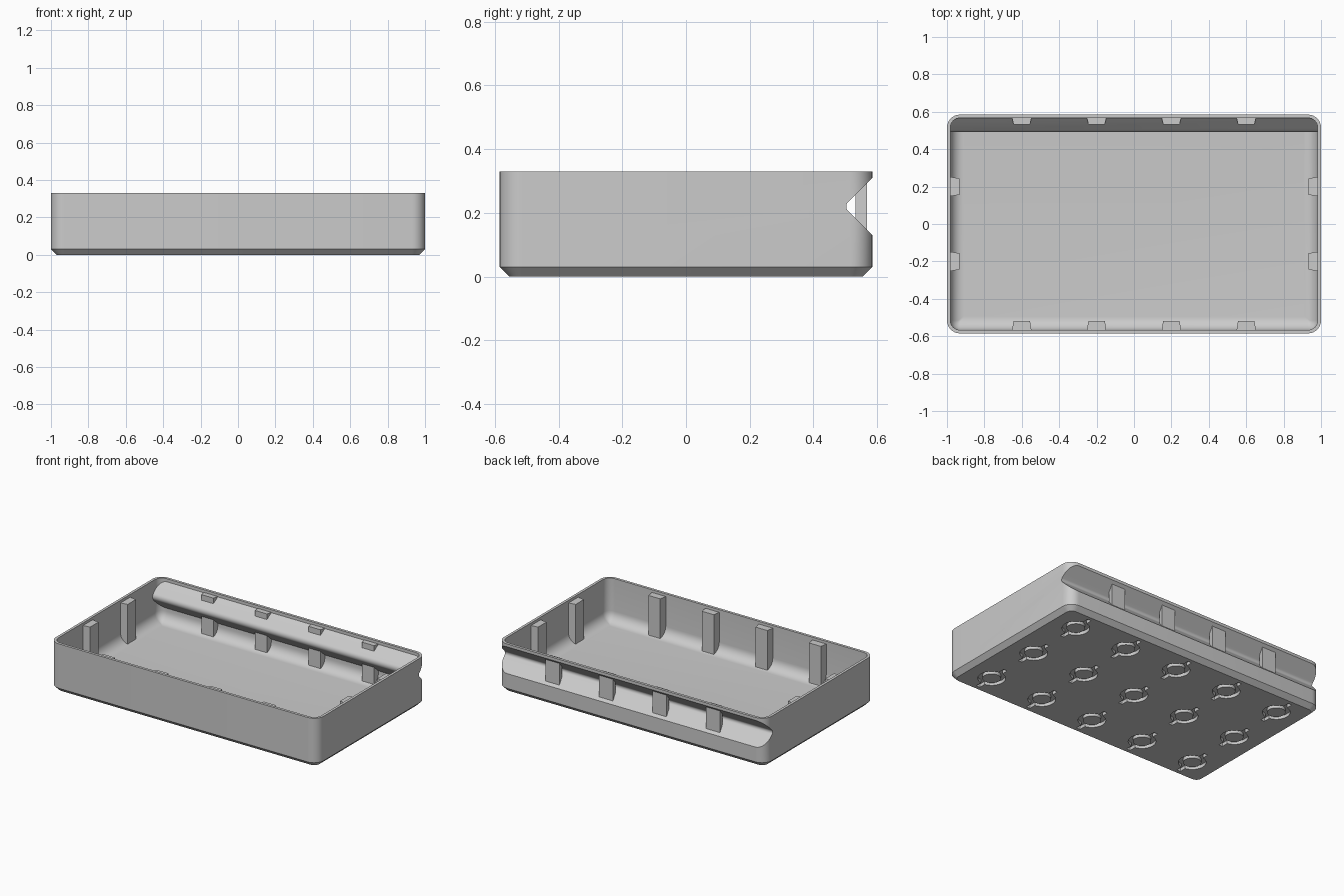
import bpy, bmesh
from math import sin, cos, pi, sqrt, asin

cube = bpy.data.objects.get("Cube")
if cube:
    bpy.data.objects.remove(cube, do_unlink=True)

grey = bpy.data.materials.new("plain grey")
grey.use_nodes = True
COLOUR = (0.6, 0.6, 0.6, 1)
grey.diffuse_color = COLOUR
grey.node_tree.nodes["Principled BSDF"].inputs["Base Color"].default_value = COLOUR

HX, HY, TOP, WALL, FLOOR = 1.0, 0.585, 0.33, 0.018, 0.04


def make_object(name, bm):
    bmesh.ops.recalc_face_normals(bm, faces=bm.faces[:])
    mesh = bpy.data.meshes.new(name)
    bm.to_mesh(mesh)
    bm.free()
    mesh.materials.append(grey)
    obj = bpy.data.objects.new(name, mesh)
    bpy.context.collection.objects.link(obj)
    return obj


def loft(bm, rings):
    """Skin a list of closed point rings and cap both ends."""
    loops = [[bm.verts.new(p) for p in ring] for ring in rings]
    n = len(loops[0])
    for a, b in zip(loops, loops[1:]):
        for i in range(n):
            j = (i + 1) % n
            bm.faces.new((a[i], a[j], b[j], b[i]))
    bm.faces.new(loops[0][::-1])
    bm.faces.new(loops[-1])


def rounded_ring(inset, radius, z, steps=8):
    hx, hy = HX - inset, HY - inset
    pts = []
    for k, (sx, sy) in enumerate([(1, 1), (-1, 1), (-1, -1), (1, -1)]):
        for i in range(steps + 1):
            a = (k + i / steps) * pi / 2
            pts.append((sx * (hx - radius) + radius * cos(a),
                        sy * (hy - radius) + radius * sin(a), z))
    return pts


def boolean_cut(obj, cutter):
    mod = obj.modifiers.new("cut", 'BOOLEAN')
    mod.operation = 'DIFFERENCE'
    mod.solver = 'EXACT'
    mod.object = cutter
    bpy.context.view_layer.update()
    graph = bpy.context.evaluated_depsgraph_get()
    mesh = bpy.data.meshes.new_from_object(obj.evaluated_get(graph))
    obj.modifiers.clear()
    obj.data = mesh
    bpy.data.objects.remove(cutter, do_unlink=True)


def groove_solid(name, radius):
    """Sideways V with a rounded tip, running the full length of the back."""
    cy, cz, reach = 0.523, 0.22, 0.2
    pts = []
    for i in range(9):
        a = pi * (0.75 + 0.5 * i / 8)
        pts.append((cy + radius * cos(a), cz + radius * sin(a)))
    (y0, z0), (y1, z1) = pts[0], pts[-1]
    pts = [(y0 + reach, z0 + reach)] + pts + [(y1 + reach, z1 - reach)]
    bm = bmesh.new()
    loft(bm, [[(x, y, z) for y, z in pts] for x in (-1.2, 1.2)])
    return make_object(name, bm)


# Tray shell with a chamfered foot
bm = bmesh.new()
loft(bm, [rounded_ring(0.03, 0.04, 0), rounded_ring(0, 0.07, 0.03),
          rounded_ring(0, 0.07, TOP)])
tray = make_object("tray", bm)

# Cavity with a filleted floor, leaving room for the folded back wall
bm = bmesh.new()
fillet, corner = 0.07, 0.07 - WALL
rings = []
for i in range(9):
    a = i / 8 * pi / 2
    inset = fillet * (1 - sin(a))
    rings.append(rounded_ring(WALL + inset, max(corner - inset, 0.006),
                              FLOOR + fillet * (1 - cos(a))))
rings.append(rounded_ring(WALL, corner, TOP + 0.1))
loft(bm, rings)
cavity = make_object("cavity_cutter", bm)
boolean_cut(cavity, groove_solid("groove_wall_cutter", 0.032))
boolean_cut(tray, cavity)
boolean_cut(tray, groove_solid("back_groove_cutter", 0.02))

# Underside sockets: round pockets with two key slots
R_OUT, R_IN, SLOT, SLOT_END, DEPTH = 0.085, 0.056, 0.014, 0.13, 0.022
edge = asin(SLOT / R_OUT)
outline = []
for side in (1, -1):
    for i in range(17):
        a = -pi / 2 + edge + (pi - 2 * edge) * i / 16
        outline.append((side * R_OUT * cos(a), side * R_OUT * sin(a)))
    outline += [(side * SLOT, side * SLOT_END), (-side * SLOT, side * SLOT_END)]

centres = [(0.4 * i, 0.4 * j) for i in range(-2, 3) for j in range(-1, 2)]
sockets, bosses = bmesh.new(), bmesh.new()
for cx, cy in centres:
    loft(sockets, [[(cx + x, cy + y, z) for x, y in outline] for z in (-0.05, DEPTH)])
    loft(bosses, [[(cx + R_IN * cos(i * pi / 16), cy + R_IN * sin(i * pi / 16), z)
                   for i in range(32)] for z in (0, DEPTH + 0.005)])
boolean_cut(tray, make_object("socket_cutter", sockets))
socket_bosses = make_object("socket_bosses", bosses)


# Tapered posts along the walls
def post(name, x, y, out, depth):
    """Post whose wide face is at (x, y), with out pointing at the wall."""
    ox, oy = out
    plan = [(-0.052, 0), (0.052, 0), (0.044, -depth), (-0.044, -depth)]
    bm = bmesh.new()
    loft(bm, [[(x + u * oy + v * ox, y - u * ox + v * oy, z) for u, v in plan]
              for z in (FLOOR - 0.01, 0.312)])
    return make_object(name, bm)


posts = []
for x in (-0.6, -0.2, 0.2, 0.6):
    posts.append(post("front_post", x, -HY + WALL - 0.002, (0, -1), 0.05))
    posts.append(post("back_post", x, HY - WALL + 0.001, (0, 1), 0.036))
for side, label in ((1, "left_post"), (-1, "right_post")):
    for y in (-0.2, 0.2):
        posts.append(post(label, side * (HX - WALL + 0.002), y, (side, 0), 0.05))

# Smooth rounded areas, keep hard edges
bpy.ops.object.select_all(action='DESELECT')
for obj in [tray, socket_bosses] + posts:
    obj.select_set(True)
bpy.context.view_layer.objects.active = tray
bpy.ops.object.shade_smooth_by_angle(angle=0.52)
